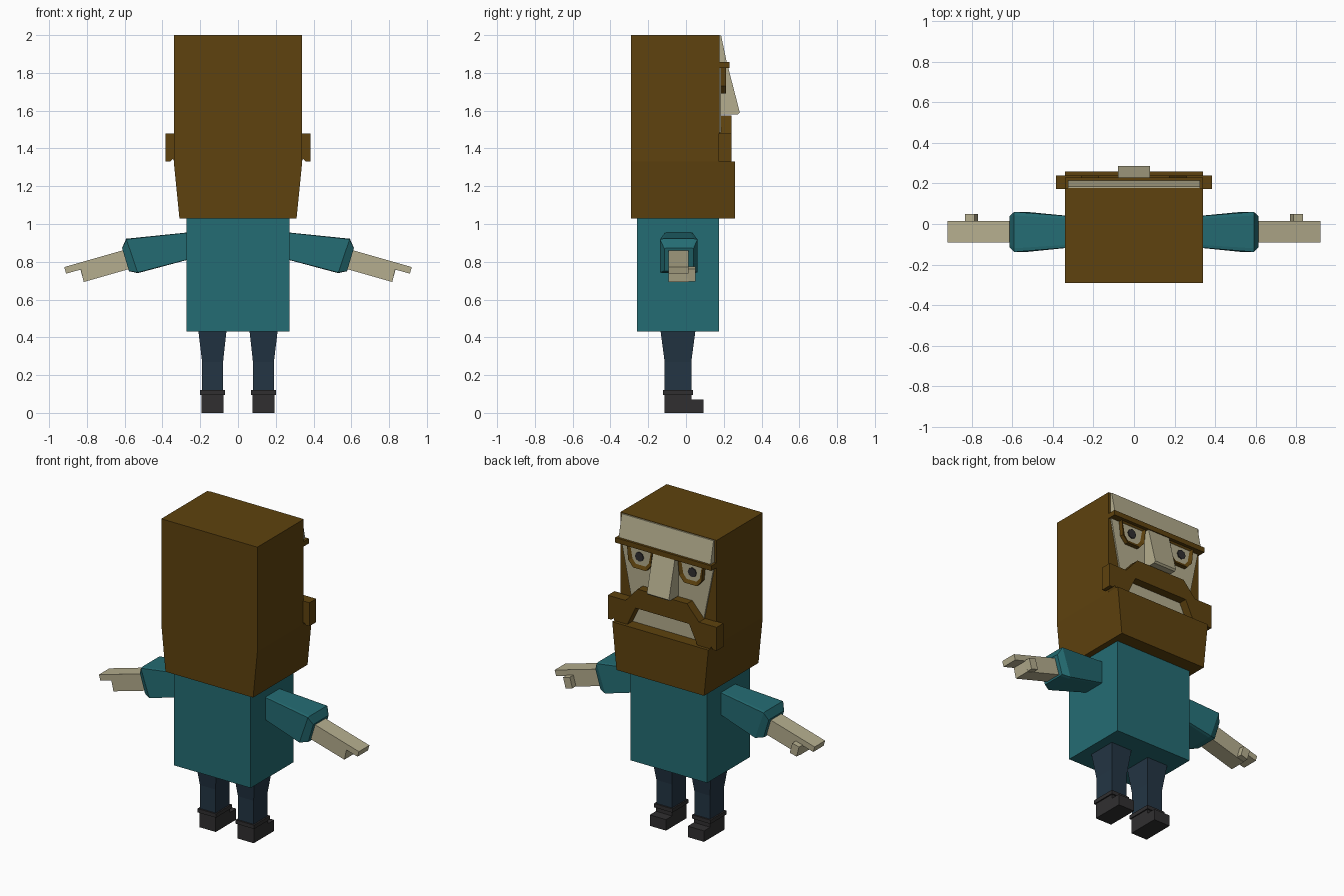
import bpy, bmesh, math
from mathutils import Vector

if "Cube" in bpy.data.objects:
    bpy.data.objects.remove(bpy.data.objects["Cube"])


def material(name, r, g, b):
    lin = lambda c: ((c / 255 + 0.055) / 1.055) ** 2.4 if c > 10 else c / 255 / 12.92
    m = bpy.data.materials.new(name)
    m.diffuse_color = (lin(r), lin(g), lin(b), 1)
    m.use_nodes = True
    m.node_tree.nodes["Principled BSDF"].inputs["Base Color"].default_value = m.diffuse_color
    return m


HAIR = material("brown hair", 94, 66, 14)
SKIN = material("pale skin", 181, 174, 142)
SHIRT = material("teal shirt", 36, 108, 115)
TROUSERS = material("navy trousers", 35, 53, 68)
DARK = material("charcoal", 48, 47, 48)


def finish(name, bm, mats, mirror=False):
    bmesh.ops.recalc_face_normals(bm, faces=bm.faces)
    me = bpy.data.meshes.new(name)
    bm.to_mesh(me)
    bm.free()
    ob = bpy.data.objects.new(name, me)
    bpy.context.collection.objects.link(ob)
    for m in mats:
        me.materials.append(m)
    if mirror:
        ob.modifiers.new("mirror", 'MIRROR')
    return ob


def loft(rings):
    """Bridge rings of equal length into a capped solid."""
    bm = bmesh.new()
    vs = [[bm.verts.new(p) for p in r] for r in rings]
    n = len(vs[0])
    for a, b in zip(vs, vs[1:]):
        for i in range(n):
            j = (i + 1) % n
            bm.faces.new((a[i], a[j], b[j], b[i]))
    bm.faces.new(vs[0])
    bm.faces.new(vs[-1])
    bmesh.ops.recalc_face_normals(bm, faces=bm.faces)
    return bm


def prism_x(pts, x0, x1):
    return loft([[(x, y, z) for y, z in pts] for x in (x0, x1)])


def prism_y(pts, y0, y1):
    return loft([[(x, y, z) for x, z in pts] for y in (y0, y1)])


def rect(x0, x1, y0, y1, z):
    return [(x0, y0, z), (x1, y0, z), (x1, y1, z), (x0, y1, z)]


def both(half):
    """Complete a half outline with its mirror image across x = 0."""
    return half + [(-x, z) for x, z in reversed(half)]


# Head with hair and protruding beard, narrowed at the jaw
bm = prism_x([(-.29, 1.03), (.26, 1.03), (.26, 1.33), (.177, 1.33), (.177, 2), (-.29, 2)], -.34, .34)
edges = [e for e in bm.edges if abs(e.verts[0].co.x - e.verts[1].co.x) < 1e-5
         and abs(e.verts[0].co.z - e.verts[1].co.z) > .5 and e.verts[0].co.y < 0]
cut = bmesh.ops.bisect_plane(bm, geom=bm.verts[:] + bm.edges[:] + bm.faces[:],
                             plane_co=(0, 0, 1.33), plane_no=(0, 0, 1))
for v in bm.verts:
    if v.co.z < 1.1:
        v.co.x *= .31 / .34
finish("head_and_beard", bm, [HAIR])

# Face skin, sloping forehead and brow
finish("face", prism_y(both([(.33, 1.84), (.25, 1.45), (.25, 1.33)]), .17, .186), [SKIN])
finish("forehead", prism_x([(.17, 1.83), (.217, 1.83), (.215, 1.86), (.186, 1.997), (.17, 1.997)],
                           -.325, .325), [SKIN])
finish("brow", prism_x([(.17, 1.825), (.23, 1.825), (.23, 1.857), (.17, 1.857)], -.34, .34), [HAIR])

# Wedge nose
finish("nose", prism_x([(.18, 1.83), (.223, 1.83), (.285, 1.59), (.275, 1.58), (.18, 1.58)],
                       -.078, .078), [SKIN])

# Eye sockets with recessed eyeballs, and pupils
bm = prism_y([(.27, 1.83), (.26, 1.73), (.225, 1.69), (.135, 1.69), (.10, 1.73), (.09, 1.83)], .18, .213)
front = [f for f in bm.faces if f.normal.y > .9]
bmesh.ops.inset_region(bm, faces=front, thickness=.024, depth=0)
for v in front[0].verts:
    v.co.y -= .012
front[0].material_index = 1
finish("eye", bm, [HAIR, SKIN], True)
ring = [(.187 + .03 * math.cos(a), 1.765 + .03 * math.sin(a))
        for a in (math.tau * i / 8 for i in range(8))]
finish("pupil", prism_y(ring, .199, .207), [DARK], True)

# Arched moustache framing the mouth, with ends wrapping past the head
finish("moustache", prism_y(both([(.175, 1.575), (.26, 1.48), (.385, 1.48), (.385, 1.33), (.36, 1.33),
                                  (.345, 1.345), (.335, 1.325), (.25, 1.325), (.19, 1.45)]),
                            .172, .24), [HAIR])

# Shirt torso
finish("torso", loft([rect(-.272, .272, -.26, .175, .43), rect(-.272, .272, -.26, .175, 1.032)]), [SHIRT])


# Sleeve: tapered box with chamfered shoulder edges and a rounded-in cuff
def sleeve_ring(top, bottom, y0, y1, c):
    t, b = Vector((top[0], 0, top[1])), Vector((bottom[0], 0, bottom[1]))
    pts = []
    for y, f in ((y0 + c, 0), (y1 - c, 0), (y1, c), (y1, 1 - c), (y1 - c, 1), (y0 + c, 1), (y0, 1 - c), (y0, c)):
        p = t.lerp(b, f)
        pts.append((p.x, y, p.z))
    return pts


finish("sleeve", loft([
    sleeve_ring((.25, .957), (.25, .815), -.11, .033, .012),
    sleeve_ring((.592, .922), (.53, .74), -.138, .06, .018),
    sleeve_ring((.614, .873), (.577, .75), -.115, .04, .018),
]), [SHIRT], True)

# Hand with stepped fingertips, and thumb
finish("hand", prism_y([(.56, .875), (.92, .772), (.91, .737), (.832, .759), (.817, .693), (.54, .772)],
                       -.092, .014), [SKIN], True)
finish("thumb", prism_y([(.787, .775), (.835, .762), (.817, .696), (.769, .709)], .0, .05), [SKIN], True)

# Flared trouser legs
finish("leg", loft([
    rect(.079, .19, -.113, .028, .11),
    rect(.079, .19, -.113, .028, .27),
    rect(.061, .21, -.135, .05, .435),
]), [TROUSERS], True)

# Boots: stepped side profile with a cuff band
finish("boot", prism_x([(-.115, 0), (.092, 0), (.092, .07), (.03, .07), (.03, .1), (-.115, .1)],
                       .077, .192), [DARK], True)
finish("boot_cuff", loft([rect(.07, .2, -.123, .038, .096), rect(.07, .2, -.123, .038, .12)]), [DARK], True)
